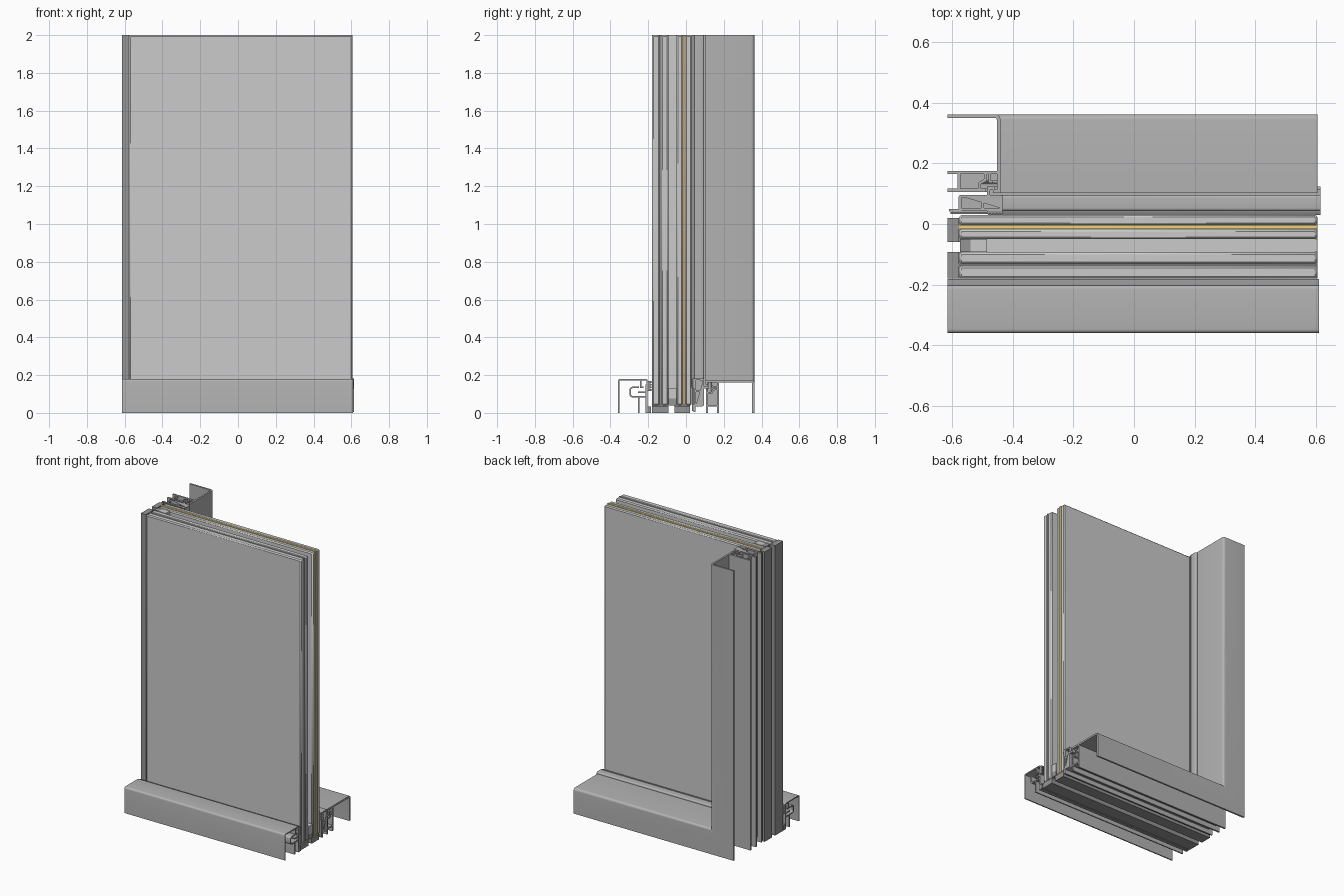
import bpy, bmesh
from mathutils import Vector

if "Cube" in bpy.data.objects:
    bpy.data.objects.remove(bpy.data.objects["Cube"])

LEFT, TOP = -0.615, 2.0


def material(name, rgb):
    m = bpy.data.materials.new(name)
    m.diffuse_color = (*rgb, 1)
    m.use_nodes = True
    m.node_tree.nodes["Principled BSDF"].inputs["Base Color"].default_value = m.diffuse_color
    return m


def box(a0, b0, a1, b1):
    return [(a0, b0), (a1, b0), (a1, b1), (a0, b1)]


def fillet(pts, r, n=4):
    """Round the inner corners of an open polyline."""
    pts = [Vector(p) for p in pts]
    out = [pts[0]]
    for a, p, b in zip(pts, pts[1:], pts[2:]):
        s, e = p + (a - p).normalized() * r, p + (b - p).normalized() * r
        for i in range(n + 1):
            t = i / n
            out.append(s * (1 - t) ** 2 + p * 2 * t * (1 - t) + e * t * t)
    return out + [pts[-1]]


def stroke(pts, t):
    """Closed outline of a sheet of thickness t following a polyline."""
    pts = [Vector(p) for p in pts]
    left, right = [], []
    for i, p in enumerate(pts):
        d0 = (p - pts[i - 1]).normalized() if i else (pts[1] - p).normalized()
        d1 = (pts[i + 1] - p).normalized() if i < len(pts) - 1 else d0
        n0, n1 = Vector((-d0.y, d0.x)), Vector((-d1.y, d1.x))
        off = (n0 + n1) / (1 + n0.dot(n1)) * t / 2
        left.append(p + off)
        right.append(p - off)
    return left + right[::-1]


def loft(name, sections, mat=None):
    """Each section is a list of matching rings; skin them and cap the ends."""
    bm = bmesh.new()
    for rings in sections:
        vs = [[bm.verts.new(c) for c in ring] for ring in rings]
        n = len(vs[0])
        for a, b in zip(vs, vs[1:]):
            for i in range(n):
                j = (i + 1) % n
                bm.faces.new((a[i], a[j], b[j], b[i]))
        bm.faces.new(vs[0][::-1])
        bm.faces.new(vs[-1])
    bmesh.ops.recalc_face_normals(bm, faces=bm.faces)
    me = bpy.data.meshes.new(name)
    bm.to_mesh(me)
    bm.free()
    ob = bpy.data.objects.new(name, me)
    bpy.context.collection.objects.link(ob)
    if mat:
        me.materials.append(mat)
    bpy.context.view_layer.objects.active = ob
    ob.select_set(True)
    bpy.ops.object.shade_smooth_by_angle()
    ob.select_set(False)
    return ob


def mitred(name, profiles, right=0.605, mat=None):
    """Profile (u, y), u measured from the outer edge, run along sill and jamb."""
    return loft(name, [[[(right, y, u) for u, y in p],
                        [(LEFT + u, y, u) for u, y in p],
                        [(LEFT + u, y, TOP) for u, y in p]] for p in profiles], mat)


def straight(name, profiles, x1=0.61, mat=None):
    """Profile (y, z) run along x."""
    return loft(name, [[[(LEFT, *p) for p in prof], [(x1, *p) for p in prof]]
                       for prof in profiles], mat)


def comb(u0, u1, y_tip, y_root, y_back, teeth):
    """Serrated gasket outline."""
    w = (u1 - u0) / teeth
    pts = [(u1, y_back), (u0, y_back)]
    for i in range(teeth):
        u = u0 + i * w
        pts += [(u, y_root), (u + w * .35, y_tip), (u + w * .65, y_tip), (u + w * .95, y_root)]
    return pts


frame_mat = material("frame_grey", (0.45, 0.45, 0.45))
rubber = material("gasket_grey", (0.3, 0.3, 0.3))
yellow = material("interlayer_yellow", (0.85, 0.65, 0.2))

# Glass panes and laminate interlayers
for name, y0, y1, mat, bev in [
        ("outer_pane_front", -0.180, -0.139, None, .007),
        ("outer_interlayer", -0.139, -0.132, frame_mat, 0),
        ("outer_pane_back", -0.132, -0.093, None, .007),
        ("inner_pane_front", -0.050, -0.017, None, .007),
        ("inner_interlayer", -0.017, -0.004, yellow, 0),
        ("inner_pane_back", -0.004, 0.030, None, .007)]:
    ring = box(-0.577, 0.04, 0.605, TOP)
    pane = loft(name, [[[(x, y, z) for x, z in ring] for y in (y0, y1)]], mat)
    if bev:
        b = pane.modifiers.new("edge", 'BEVEL')
        b.width, b.segments = bev, 1

# Spacer bar and edge seal between the two glass packs
mitred("glass_spacer", [box(0.075, -0.093, 0.13, -0.05)])
mitred("spacer_seal", [box(0.04, -0.093, 0.075, -0.05)], mat=rubber)

# Setting blocks along the glass edges
mitred("outer_edge_block", [box(0, -0.18, 0.037, -0.093)], mat=rubber)
mitred("inner_edge_block", [box(0, -0.06, 0.037, 0.02)], mat=rubber)

# Rear cover: bent sheet
mitred("rear_cover", [stroke(fillet([(0, .356), (.168, .356), (.168, .165)], .012), .012)],
       mat=frame_mat)

# Rear frame profile: two flanges, chamber webs and clip leg
mitred("rear_frame", [
    stroke([(0, .170), (.168, .170)], .011),
    stroke([(0, .111), (.125, .111)], .011),
    stroke([(.038, .111), (.038, .170)], .010),
    stroke(fillet([(.105, .111), (.105, .135), (.125, .145), (.125, .170)], .006), .010),
    stroke([(.168, .170), (.168, .108), (.150, .108)], .012),
    stroke([(.138, .170), (.138, .140), (.148, .140)], .008)], mat=frame_mat)

# Glazing bead with lower legs
mitred("rear_bead", [
    stroke(fillet([(.040, .050), (.040, .091), (.178, .091), (.178, .048), (.040, .048)], .005), .010),
    stroke([(.115, .048), (.115, .091)], .010),
    stroke([(.135, .091), (.135, .118), (.155, .118)], .010),
    stroke([(.005, .045), (.045, .045)], .008)], 0.615, frame_mat)
mitred("rear_gasket", [comb(.130, .182, .030, .037, .044, 5),
                       stroke([(.010, .036), (.130, .036)], .007)], 0.615, rubber)

# Front cover: bent sheet along the sill
straight("front_cover", [
    stroke(fillet([(-.356, 0), (-.356, .176), (-.206, .176), (-.206, .150)], .010), .008)],
    mat=frame_mat)

# Front clip rail with screw channel and hooks
straight("front_clip_rail", [
    stroke([(-.250, 0), (-.250, .085), (-.212, .085)], .008),
    stroke([(-.209, 0), (-.209, .150)], .009),
    stroke(fillet([(-.250, .085), (-.295, .085), (-.295, .135), (-.250, .135)], .015), .008),
    stroke([(-.212, .110), (-.255, .110)], .009),
    stroke([(-.240, .176), (-.240, .135), (-.225, .135)], .007)], mat=frame_mat)

# Front gasket pressed against the glass
straight("front_gasket", [
    [(p[1], p[0]) for p in comb(.115, .170, -.181, -.190, -.206, 4)],
    box(-.204, 0, -.186, .035)], mat=rubber)
